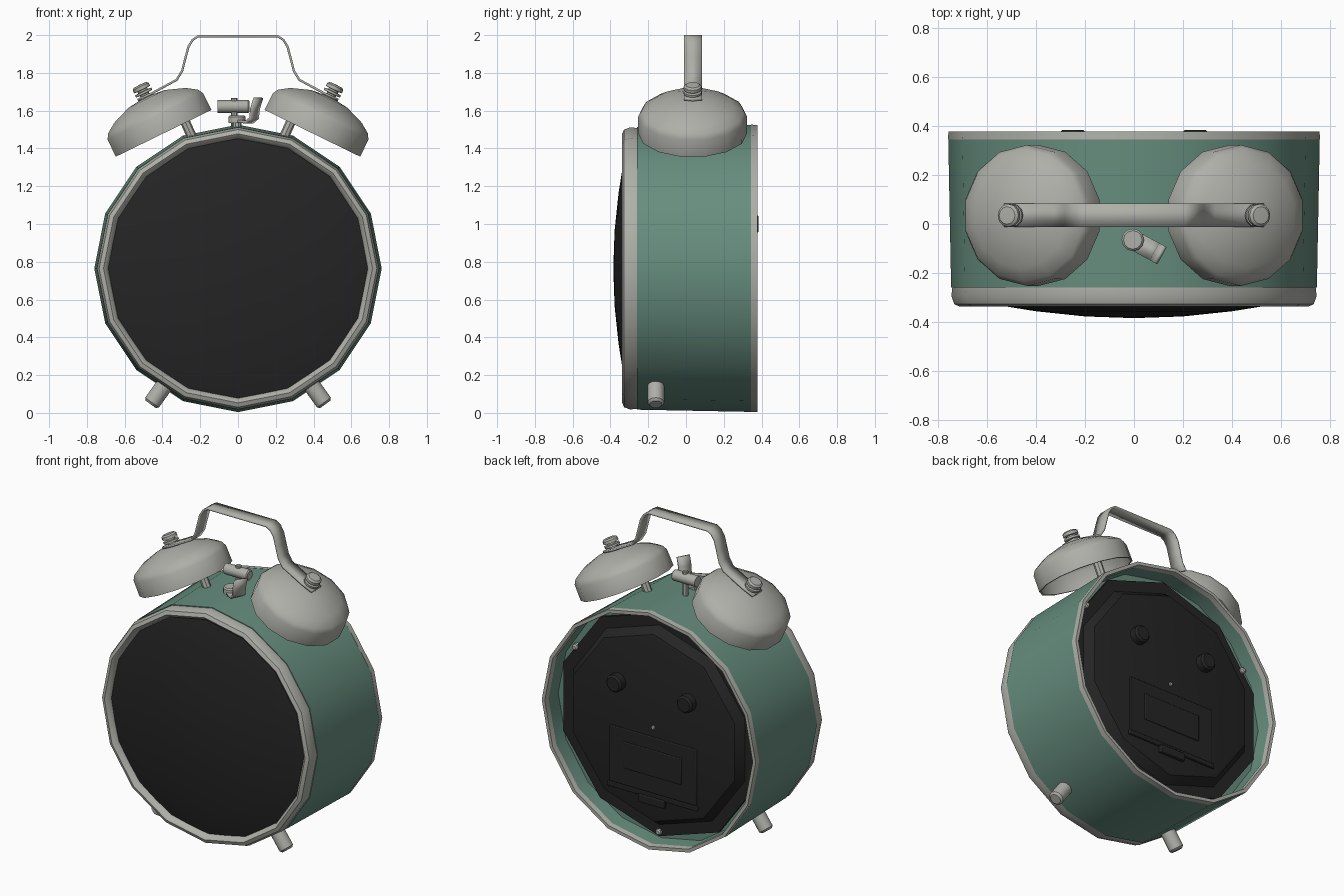
import bpy, bmesh, math
from mathutils import Vector, Matrix

if "Cube" in bpy.data.objects:
    bpy.data.objects.remove(bpy.data.objects["Cube"])

C = 0.765  # height of the clock axis


def material(name, rgb):
    m = bpy.data.materials.new(name)
    m.diffuse_color = (*rgb, 1)
    m.use_nodes = True
    m.node_tree.nodes["Principled BSDF"].inputs["Base Color"].default_value = m.diffuse_color
    return m


GREEN = material("green_paint", (0.135, 0.27, 0.212))
METAL = material("pale_metal", (0.43, 0.43, 0.40))
BLACK = material("black_plastic", (0.018, 0.018, 0.018))


def finish(name, bm, mat, angle=35):
    bmesh.ops.remove_doubles(bm, verts=bm.verts, dist=1e-5)
    bmesh.ops.recalc_face_normals(bm, faces=bm.faces)
    me = bpy.data.meshes.new(name)
    bm.to_mesh(me)
    bm.free()
    me.materials.append(mat)
    ob = bpy.data.objects.new(name, me)
    bpy.context.collection.objects.link(ob)
    bpy.ops.object.select_all(action='DESELECT')
    ob.select_set(True)
    bpy.context.view_layer.objects.active = ob
    bpy.ops.object.shade_smooth_by_angle(angle=math.radians(angle))
    return ob


def lathe(name, profile, n, mat, matrix, phase=0.0):
    """Turn a (radius, height) profile around local z."""
    bm = bmesh.new()
    rings = []
    for r, h in profile:
        if r == 0:
            rings.append([bm.verts.new(matrix @ Vector((0, 0, h)))] * n)
        else:
            rings.append([bm.verts.new(matrix @ Vector((
                r * math.cos(phase + math.tau * i / n),
                r * math.sin(phase + math.tau * i / n), h))) for i in range(n)])
    for a, b in zip(rings, rings[1:]):
        for i in range(n):
            j = (i + 1) % n
            vs = list(dict.fromkeys((a[i], a[j], b[j], b[i])))
            if len(vs) > 2:
                bm.faces.new(vs)
    return finish(name, bm, mat)


def along(p, d):
    return Matrix.Translation(p) @ Vector(d).to_track_quat('Z', 'Y').to_matrix().to_4x4()


def rod(name, p0, p1, r, n, mat, bevel=0.0):
    p0, p1 = Vector(p0), Vector(p1)
    l = (p1 - p0).length
    prof = [(0, 0), (r, 0), (r, l - bevel), (r - bevel, l), (0, l)]
    return lathe(name, prof, n, mat, along(p0, p1 - p0))


def strip(name, path, width, thick, mat):
    """Flat metal strip following a path, widened by the width vector."""
    bm = bmesh.new()
    w = Vector(width) / 2
    rows = [(bm.verts.new(Vector(p) - w), bm.verts.new(Vector(p) + w)) for p in path]
    for a, b in zip(rows, rows[1:]):
        bm.faces.new((a[0], a[1], b[1], b[0]))
    ob = finish(name, bm, mat)
    s = ob.modifiers.new("thickness", 'SOLIDIFY')
    s.thickness = thick
    s.offset = 0
    return ob


def box(name, center, size, mat, bevel=0.0):
    bm = bmesh.new()
    bmesh.ops.create_cube(bm, size=1, matrix=Matrix.Translation(center) @ Matrix.Diagonal((*size, 1)))
    ob = finish(name, bm, mat)
    if bevel:
        b = ob.modifiers.new("bevel", 'BEVEL')
        b.width = bevel
        b.segments = 2
    return ob


# Clock axis: local z points to the back (+y)
AXIS = Matrix.Translation((0, 0, C)) @ Matrix.Rotation(-math.pi / 2, 4, 'X')

# Case, bezel, rear rim and domed front
lathe("case", [(0, -0.25), (0.748, -0.26), (0.76, 0.36), (0.737, 0.36), (0.732, 0.25), (0, 0.25)],
      16, GREEN, AXIS)
lathe("front_bezel", [(0.69, -0.25), (0.742, -0.25), (0.747, -0.295), (0.735, -0.328), (0.712, -0.338),
                      (0.695, -0.325), (0.685, -0.295), (0.69, -0.25)], 16, METAL, AXIS)
lathe("rear_rim", [(0.734, 0.345), (0.761, 0.345), (0.759, 0.378), (0.738, 0.378), (0.734, 0.345)],
      16, METAL, AXIS)
lathe("domed_face", [(0, -0.385), (0.2, -0.378), (0.4, -0.357), (0.55, -0.333), (0.65, -0.312),
                     (0.698, -0.298), (0.698, -0.26)], 32, BLACK, AXIS)

# Back plate with raised middle
lathe("back_plate", [(0.715, 0.24), (0.715, 0.27), (0.64, 0.27), (0.60, 0.325), (0.58, 0.33), (0, 0.33)],
      10, BLACK, AXIS, math.pi / 2)
for side in (-1, 1):
    rod("setting_knob", (side * 0.25, 0.32, 1.0), (side * 0.25, 0.384, 1.0), 0.055, 14, BLACK, 0.012)
for deg in (30, 150, 270):
    a = math.radians(deg)
    x, z = 0.685 * math.cos(a), C + 0.685 * math.sin(a)
    rod("back_screw", (x, 0.25, z), (x, 0.29, z), 0.02, 8, METAL, 0.008)
rod("centre_screw", (0, 0.32, C + 0.005), (0, 0.34, C + 0.005), 0.013, 8, METAL, 0.004)

# Battery door
box("battery_door", (0, 0.331, 0.53), (0.62, 0.014, 0.36), BLACK, 0.005)
box("battery_door_panel", (0, 0.338, 0.545), (0.41, 0.014, 0.17), BLACK, 0.005)
box("battery_door_ledge", (0, 0.337, 0.335), (0.64, 0.016, 0.03), BLACK, 0.004)
box("battery_door_latch", (0, 0.343, 0.305), (0.18, 0.026, 0.05), BLACK, 0.005)

# Bells, posts, nuts and feet, one set per side
BELL = [(0.289, 0), (0.288, 0.1), (0.272, 0.128), (0.215, 0.165), (0.11, 0.203), (0, 0.215),
        (0, 0.203), (0.105, 0.191), (0.207, 0.153), (0.262, 0.12), (0.277, 0.098), (0.278, 0), (0.289, 0)]
NUT = [(0, 0.2), (0.045, 0.2), (0.045, 0.222), (0.026, 0.224), (0.026, 0.232), (0.048, 0.234), (0.048, 0.246),
       (0.028, 0.248), (0.028, 0.256), (0.047, 0.258), (0.047, 0.276), (0.036, 0.285), (0, 0.287)]
for side, label in ((-1, "left"), (1, "right")):
    tilt = Vector((side * 0.44, 0, 0.9)).normalized()
    M = along((side * 0.394, 0.035, 1.48), tilt)
    lathe(label + "_bell", BELL, 14, METAL, M)
    lathe(label + "_bell_nut", NUT, 12, METAL, M)
    rod(label + "_bell_post", (side * 0.225, 0.035, 1.42), (side * 0.32, 0.035, 1.63), 0.026, 8, METAL)
    rod(label + "_foot", (side * 0.34, -0.16, 0.215), (side * 0.462, -0.16, 0.045), 0.045, 12, METAL, 0.012)

# Carrying handle
half = [(0.53, 1.658), (0.46, 1.69), (0.325, 1.763), (0.296, 1.81), (0.278, 1.88), (0.262, 1.94),
        (0.24, 1.975), (0.21, 1.994)]
path = [(x, 0.036, z) for x, z in half] + [(-x, 0.036, z) for x, z in reversed(half)]
strip("handle", path, (0, 0.095, 0), 0.012, METAL)

# Hammer between the bells
rod("hammer_head", (-0.108, 0.035, 1.622), (0.06, 0.035, 1.622), 0.034, 12, METAL, 0.006)
rod("hammer_arm", (-0.02, 0.035, 1.48), (-0.02, 0.035, 1.668), 0.018, 8, METAL, 0.004)

# Alarm switch: pivot button with bent lever
rod("switch_pivot", (-0.005, -0.065, 1.48), (-0.005, -0.065, 1.545), 0.024, 10, METAL)
rod("switch_button", (-0.005, -0.065, 1.535), (-0.005, -0.065, 1.575), 0.046, 12, METAL, 0.008)
strip("switch_lever", [(-0.01, -0.062, 1.545), (0.06, -0.1, 1.54), (0.085, -0.113, 1.56),
                       (0.09, -0.116, 1.61), (0.108, -0.126, 1.668)], (0.038, 0.07, 0), 0.016, METAL)
